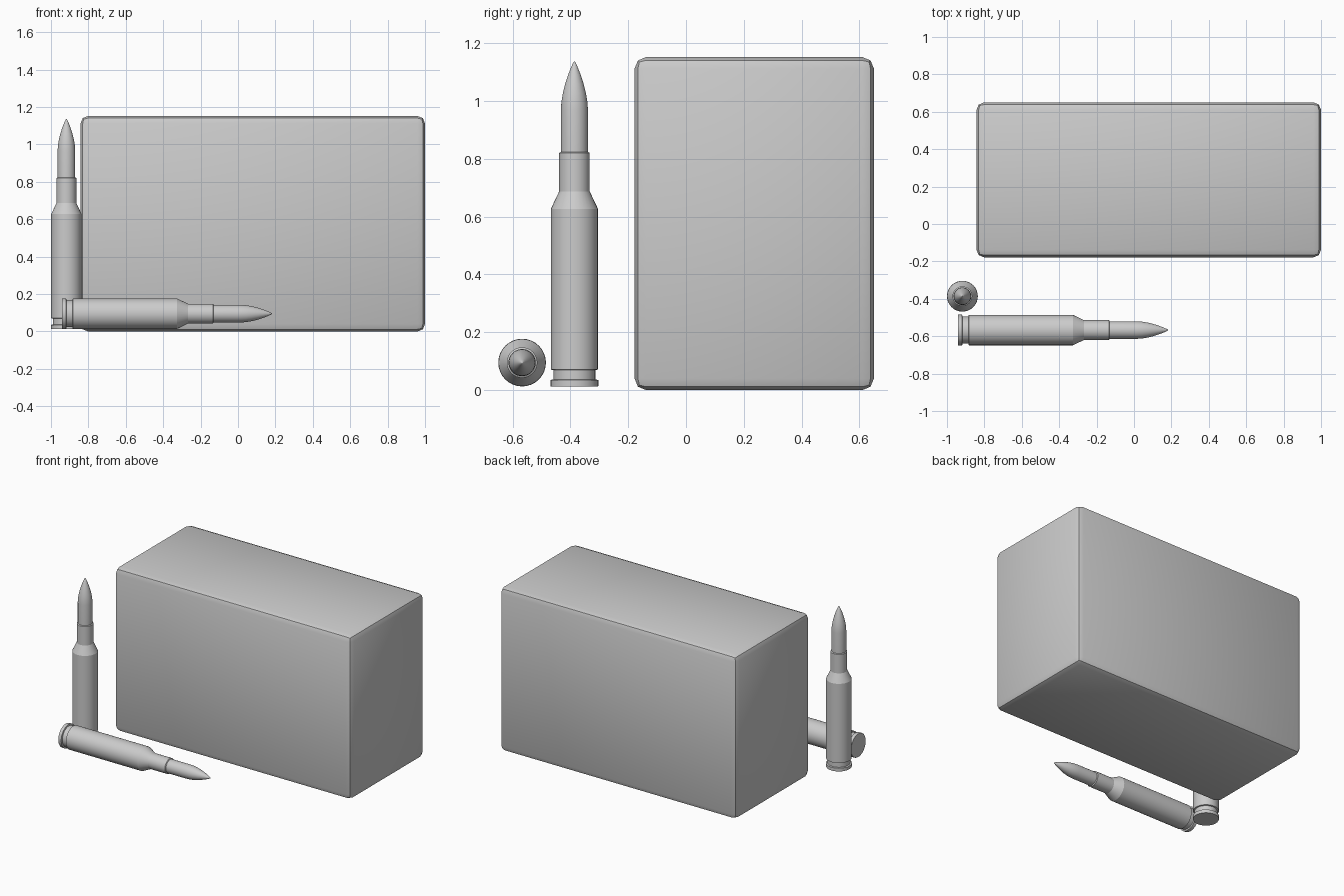
import bpy, bmesh, math
from mathutils import Matrix

if "Cube" in bpy.data.objects:
    bpy.data.objects.remove(bpy.data.objects["Cube"])

# Cartridge outline: (radius, height) from base to tip
CASE = [(0.0815, 0.0), (0.0825, 0.002), (0.0825, 0.023), (0.0725, 0.025), (0.0725, 0.057),
        (0.0815, 0.059), (0.0815, 0.615), (0.053, 0.675), (0.053, 0.808), (0.047, 0.812)]
TIP = [(0.047, 0.955), (0.045, 0.985), (0.040, 1.015), (0.032, 1.047),
       (0.022, 1.078), (0.011, 1.106), (0.004, 1.121)]
LENGTH, SIDES = 1.125, 32


def smooth(obj, angle):
    bpy.ops.object.select_all(action='DESELECT')
    obj.select_set(True)
    bpy.context.view_layer.objects.active = obj
    bpy.ops.object.shade_smooth_by_angle(angle=math.radians(angle))


def add_object(name, bm):
    mesh = bpy.data.meshes.new(name)
    bmesh.ops.recalc_face_normals(bm, faces=bm.faces)
    bm.to_mesh(mesh)
    bm.free()
    obj = bpy.data.objects.new(name, mesh)
    bpy.context.collection.objects.link(obj)
    return obj


def cartridge(name, matrix):
    """Lathe the outline around z, close base and tip, then place it."""
    bm = bmesh.new()
    rings = []
    for r, z in CASE + TIP:
        rings.append([bm.verts.new((r * math.cos(a), r * math.sin(a), z))
                      for a in (2 * math.pi * i / SIDES for i in range(SIDES))])
    for low, high in zip(rings, rings[1:]):
        for i in range(SIDES):
            j = (i + 1) % SIDES
            bm.faces.new((low[i], low[j], high[j], high[i]))
    bm.faces.new(rings[0])
    point = bm.verts.new((0, 0, LENGTH))
    for i in range(SIDES):
        bm.faces.new((rings[-1][i], rings[-1][(i + 1) % SIDES], point))
    bm.transform(matrix)
    smooth(add_object(name, bm), 25)


# Standing and lying cartridges
cartridge("standing_cartridge", Matrix.Translation((-0.9175, -0.386, 0.012)))
cartridge("lying_cartridge", Matrix.Translation((-0.942, -0.567, 0.095))
          @ Matrix.Rotation(math.pi / 2, 4, 'Y'))

# Box with softened edges
bm = bmesh.new()
bmesh.ops.create_cube(bm, size=1)
bm.transform(Matrix.Translation((0.079, 0.236, 0.576)) @ Matrix.Diagonal((1.842, 0.828, 1.152, 1)))
bmesh.ops.bevel(bm, geom=bm.edges[:], offset=0.04, segments=2, profile=0.5, affect='EDGES')
smooth(add_object("box", bm), 40)
